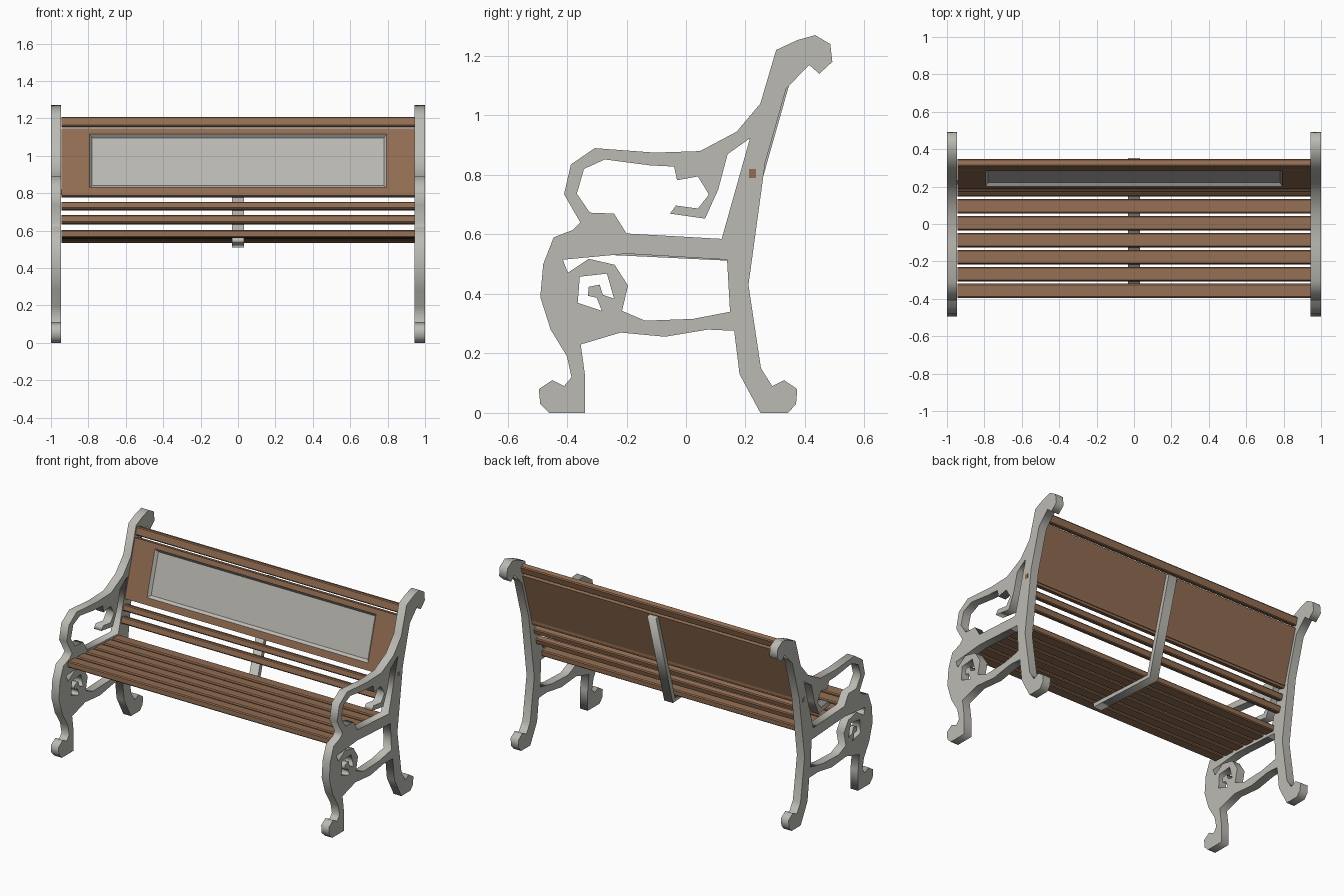
import bpy, bmesh, math
from mathutils import Matrix

if "Cube" in bpy.data.objects:
    bpy.data.objects.remove(bpy.data.objects["Cube"])

def mat(name, rgb):
    m = bpy.data.materials.new(name)
    m.diffuse_color = (*rgb, 1)
    m.use_nodes = True
    m.node_tree.nodes["Principled BSDF"].inputs["Base Color"].default_value = m.diffuse_color
    return m

IRON = mat("grey_iron", (0.50, 0.49, 0.45))
WOOD = mat("brown_wood", (0.29, 0.155, 0.085))
SLOPE = 0.29                       # backrest lean, y per z
LEAN = math.atan(SLOPE)
SEAT_SLOPE = 0.055                 # seat drops towards the back
THICK = 0.04
HALF = 0.945                       # half length of the wood

def back_y(z):
    """Middle plane of the backrest."""
    return 0.331 + SLOPE * (z - 1.21)

def seat_z(y):
    """Middle plane of the seat."""
    return 0.583 - SEAT_SLOPE * (y + 0.395)

def finish(name, bm, *mats):
    me = bpy.data.meshes.new(name)
    bmesh.ops.recalc_face_normals(bm, faces=bm.faces)
    bm.to_mesh(me)
    bm.free()
    for m in mats:
        me.materials.append(m)
    ob = bpy.data.objects.new(name, me)
    bpy.context.collection.objects.link(ob)
    return ob

def plate(name, loops, x0, x1, m):
    """Fill a (y, z) outline with holes and extrude it along x."""
    cu = bpy.data.curves.new(name, 'CURVE')
    cu.dimensions = '2D'
    cu.fill_mode = 'BOTH'
    cu.extrude = (x1 - x0) / 2
    for pts in loops:
        s = cu.splines.new('POLY')
        s.points.add(len(pts) - 1)
        for p, (y, z) in zip(s.points, pts):
            p.co = (y, z, 0, 1)
        s.use_cyclic_u = True
    tmp = bpy.data.objects.new(name + "_curve", cu)
    bpy.context.collection.objects.link(tmp)
    dg = bpy.context.evaluated_depsgraph_get()
    me = bpy.data.meshes.new_from_object(tmp.evaluated_get(dg))
    bpy.data.objects.remove(tmp)
    # local x -> world y, local y -> world z, local z -> world x
    me.transform(Matrix(((0, 0, 1, (x0 + x1) / 2), (1, 0, 0, 0),
                         (0, 1, 0, 0), (0, 0, 0, 1))))
    bm = bmesh.new()
    bm.from_mesh(me)
    bpy.data.meshes.remove(me)
    bmesh.ops.remove_doubles(bm, verts=bm.verts, dist=1e-5)
    return finish(name, bm, m)

def board(name, size, y, z, tilt, bevel=0.006):
    bm = bmesh.new()
    bmesh.ops.create_cube(bm, size=1)
    bmesh.ops.scale(bm, vec=size, verts=bm.verts)
    if bevel:
        long_edges = [e for e in bm.edges
                      if abs(e.verts[0].co.x - e.verts[1].co.x) > 0.1]
        bmesh.ops.bevel(bm, geom=long_edges, offset=bevel, segments=1,
                        affect='EDGES')
    ob = finish(name, bm, WOOD)
    ob.location = (0, y, z)
    ob.rotation_euler.x = tilt
    return ob

# Cast end frames: outline, armrest opening, leg opening, scroll opening
outline = [(-.46, 0), (-.49, .03), (-.495, .08), (-.45, .11), (-.41, .09),
           (-.385, .12), (-.40, .19), (-.455, .28), (-.49, .39), (-.48, .50),
           (-.445, .59), (-.38, .615), (-.355, .64), (-.41, .735),
           (-.387, .835), (-.307, .89), (-.105, .875), (.047, .88),
           (.17, .945), (.25, 1.04), (.303, 1.22), (.374, 1.253),
           (.434, 1.27), (.485, 1.24), (.492, 1.18), (.448, 1.14),
           (.414, 1.17), (.337, 1.09), (.266, .84), (.21, .43), (.252, .15),
           (.29, .09), (.33, .11), (.374, .08), (.37, .03), (.343, 0),
           (.25, 0), (.18, .13), (.162, .276), (.074, .28), (-.07, .256),
           (-.22, .27), (-.354, .23), (-.34, .13), (-.34, 0)]
arm_hole = [(-.273, .852), (-.12, .832), (-.04, .828), (-.03, .782),
            (.04, .795), (.077, .734), (.04, .687), (-.034, .697),
            (-.054, .67), (.064, .653), (.108, .75), (.14, .87), (.215, .923),
            (.12, .585), (-.2, .603), (-.242, .67), (-.323, .673),
            (-.367, .737), (-.343, .82)]
leg_hole = [(-.414, .515), (-.2, .535), (.138, .515), (.148, .34),
            (.024, .316), (-.138, .31), (-.215, .343), (-.195, .428),
            (-.24, .498), (-.327, .518), (-.397, .471)]
scroll_hole = [(-.357, .458), (-.266, .468), (-.242, .384), (-.28, .397),
               (-.29, .431), (-.327, .424), (-.33, .394), (-.30, .387),
               (-.283, .343), (-.364, .37)]
for side, x0 in (("left", -1.0), ("right", HALF)):
    plate(side + "_end_frame", [outline, arm_hole, leg_hole, scroll_hole],
          x0, x0 + 0.055, IRON)

# Seat slats
for i in range(6):
    y = -0.358 + i * 0.0905
    board(f"seat_slat_{i + 1}", (2 * HALF, 0.076, THICK), y, seat_z(y),
          -math.atan(SEAT_SLOPE))

# Backrest slats and top rail
for name, z0, z1 in (("lower_back_slat", .631, .684),
                     ("upper_back_slat", .705, .755),
                     ("top_rail", 1.148, 1.21)):
    z = (z0 + z1) / 2
    height = (z1 - z0 - THICK * math.sin(LEAN)) / math.cos(LEAN)
    board(name, (2 * HALF, THICK, height), back_y(z), z, -LEAN)

# Back panel with a recessed grey field on its front
PZ0, PZ1 = 0.776, 1.145
mid = (PZ0 + PZ1) / 2
c = math.cos(LEAN)
panel_h = (PZ1 - PZ0 - THICK * math.sin(LEAN)) / c
panel = board("back_panel", (2 * HALF, THICK, panel_h), back_y(mid), mid,
              -LEAN, 0)
panel.data.materials.append(IRON)
bm = bmesh.new()
bm.from_mesh(panel.data)
front = min(bm.faces, key=lambda f: f.calc_center_median().y)
bmesh.ops.inset_region(bm, faces=[front], thickness=0.02)
shift = THICK / 2 * math.sin(LEAN)
for v in front.verts:
    v.co.x = math.copysign(0.795, v.co.x)
    v.co.z = ((1.115 if v.co.z > 0 else 0.83) - mid - shift) / c
border = bmesh.ops.inset_region(bm, faces=[front], thickness=0.022,
                                depth=-0.018)["faces"]
for f in border + [front]:
    f.material_index = 1
bm.to_mesh(panel.data)
bm.free()

# Small rod through the end frames
board("panel_rod", (2.001, 0.024, 0.03), 0.223, 0.805, 0, 0)

# Bent centre brace under the seat and up the back
half_t = THICK / 2
yb = lambda z: back_y(z) + half_t * 1.04
under = lambda y: seat_z(y) - half_t
plate("centre_brace",
      [[(-.33, under(-.33)), (yb(.534), .534), (yb(1.13), 1.13),
        (yb(1.13) + .024, 1.123), (yb(.51) + .03, .51),
        (-.33, under(-.33) - .025)]], -0.031, 0.031, IRON)
